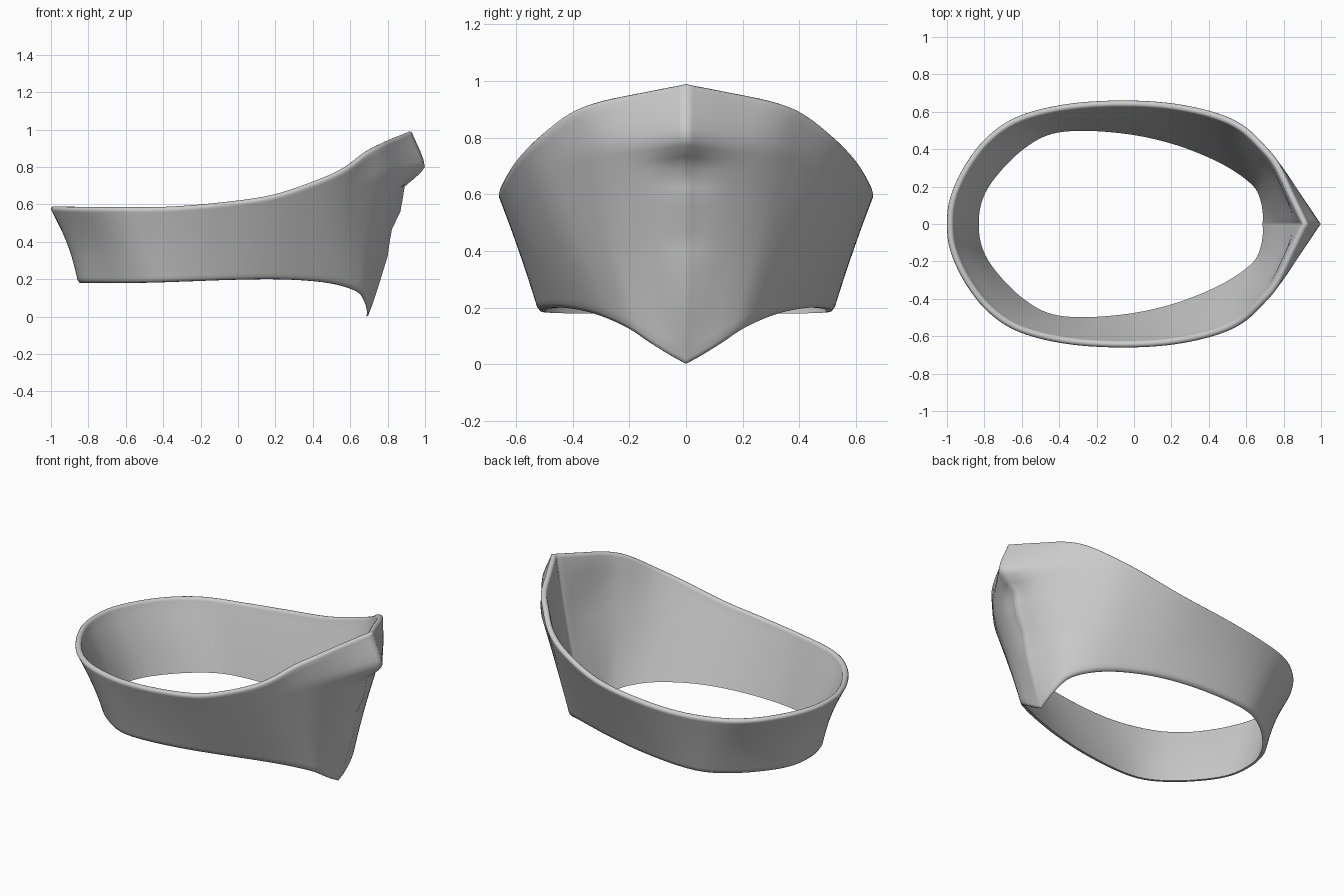
import bpy, bmesh, math
from mathutils import Vector

if "Cube" in bpy.data.objects:
    bpy.data.objects.remove(bpy.data.objects["Cube"])

# Half outline stations from back to front: top rim x, y, z and bottom rim x, y, z
STATIONS = [
    (-1.00, 0.00, 0.59, -0.83, 0.00, 0.18),
    (-0.98, 0.15, 0.59, -0.81, 0.13, 0.18),
    (-0.90, 0.32, 0.588, -0.74, 0.25, 0.18),
    (-0.78, 0.47, 0.586, -0.61, 0.385, 0.18),
    (-0.62, 0.575, 0.586, -0.46, 0.475, 0.182),
    (-0.38, 0.638, 0.588, -0.28, 0.498, 0.188),
    (-0.10, 0.66, 0.61, -0.03, 0.48, 0.197),
    (0.18, 0.648, 0.65, 0.20, 0.43, 0.20),
    (0.42, 0.60, 0.728, 0.40, 0.355, 0.19),
    (0.58, 0.53, 0.80, 0.54, 0.28, 0.168),
    (0.70, 0.42, 0.885, 0.64, 0.20, 0.13),
    (0.78, 0.32, 0.925, 0.675, 0.13, 0.08),
    (0.86, 0.155, 0.96, 0.688, 0.06, 0.035),
    (0.935, 0.00, 0.99, 0.688, 0.00, 0.002),
]
# Front crest profile: height fraction, forward bulge
CREST = [(0, 0), (0.04, 0.006), (0.15, 0.015), (0.32, 0.025), (0.40, 0.017),
         (0.47, 0.012), (0.57, 0.034), (0.64, 0.03), (0.71, 0.024), (0.75, 0.06),
         (0.79, 0.093), (0.82, 0.106), (0.86, 0.09), (0.91, 0.06), (0.97, 0.02)]
STEPS = 6
ROLL = 0.018  # half the wall thickness at the rim


def spline(p0, p1, p2, p3, t):
    return 0.5 * (2 * p1 + (p2 - p0) * t + (2 * p0 - 5 * p1 + 4 * p2 - p3) * t * t
                  + (3 * p1 - p0 - 3 * p2 + p3) * t ** 3)


def smooth_line(pts):
    mirror = Vector((pts[1].x, -pts[1].y, pts[1].z))
    p = [mirror] + pts + [2 * pts[-1] - pts[-2]]
    out = [spline(*p[i:i + 4], s / STEPS) for i in range(len(pts) - 1) for s in range(STEPS)]
    return out + [pts[-1]]


top = smooth_line([Vector(s[:3]) for s in STATIONS])
low = smooth_line([Vector(s[3:]) for s in STATIONS])
LAST = len(top) - 1


def outward(line, i):
    if i in (0, LAST):
        return Vector((-1 if i == 0 else 1, 0, 0))
    d = line[i + 1] - line[i - 1]
    return Vector((-d.y, d.x, 0)).normalized()


def bulge(f, crest, t):
    # stepped profile on the centre line, blending to a smooth flare beside it
    if t.x < 0:
        return 0.018 * math.sin(math.pi * f) * min(1, max(0, (-t.x - 0.5) / 0.4))
    flare = 0.106 * (f / 0.82) ** 1.5 if f < 0.82 else crest
    n = math.exp(-(t.y / 0.15) ** 2)
    return max(0, 1 - t.y / 0.5) * (flare + (crest - flare) * n)


def column(i):
    t, b = top[i], low[i]
    out, rim = outward(low, i), outward(top, i)
    front = max(0, i / LAST - 0.7) / 0.3
    curl = 0.028 - 0.016 * front
    base = b + out * curl + Vector((0, 0, 0.016))
    shoulder = t - Vector((0, 0, ROLL))
    # bottom lip and outer wall
    pts = [b, b + out * curl * 0.6 + Vector((0, 0, 0.001))]
    pts += [base.lerp(shoulder, f) + Vector((bulge(f, c, t), 0, 0)) for f, c in CREST]
    # rounded top rim
    for k in range(7):
        a = math.pi * k / 6
        pts.append(shoulder + rim * ROLL * (math.cos(a) - 1) + Vector((0, 0, ROLL * math.sin(a))))
    # plain inner wall back down to the bottom lip
    inner = pts[-1]
    for f in (0.9, 0.75, 0.6, 0.45, 0.3, 0.15):
        p = b.lerp(inner, f)
        p.x += 0.6 * bulge(f, 0.03 * math.sin(math.pi * f), t)
        pts.append(p)
    if i in (0, LAST):
        for p in pts:
            p.y = 0
    return pts


# Band wall, half built then mirrored
bm = bmesh.new()
grid = [[bm.verts.new(p) for p in column(i)] for i in range(LAST + 1)]
for a, b in zip(grid, grid[1:]):
    for j in range(len(a)):
        k = (j + 1) % len(a)
        bm.faces.new((a[j], a[k], b[k], b[j]))
geom = bm.verts[:] + bm.edges[:] + bm.faces[:]
bmesh.ops.mirror(bm, geom=geom, axis='Y', merge_dist=0.0005)
bmesh.ops.recalc_face_normals(bm, faces=bm.faces[:])
mesh = bpy.data.meshes.new("flared_band")
bm.to_mesh(mesh)
bm.free()
band = bpy.data.objects.new("flared_band", mesh)
bpy.context.collection.objects.link(band)
bpy.context.view_layer.objects.active = band
band.select_set(True)
bpy.ops.object.shade_smooth_by_angle(angle=math.radians(80))
